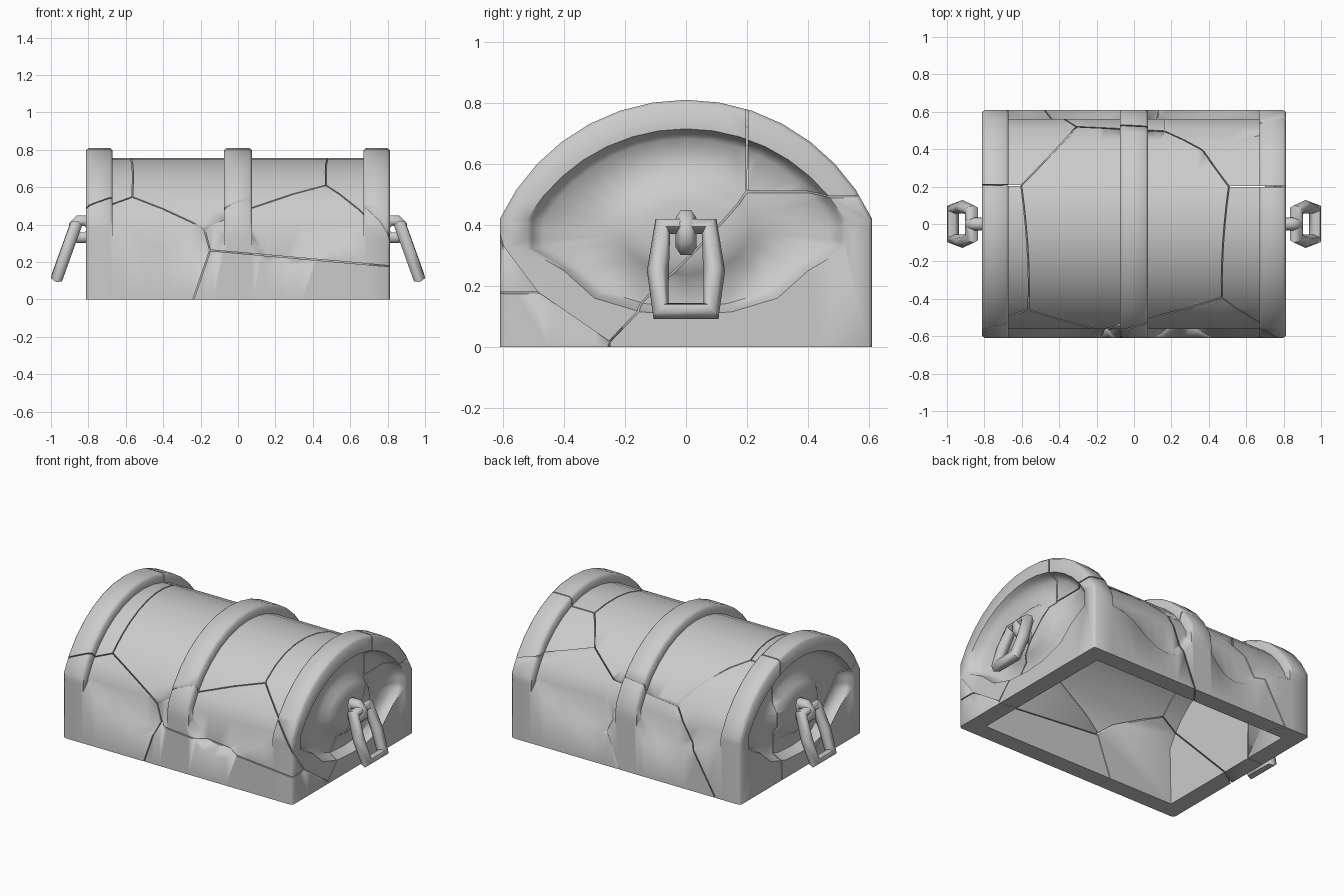
import bpy, bmesh
from math import sin, cos, pi, atan2, radians
from mathutils import Vector

if "Cube" in bpy.data.objects:
    bpy.data.objects.remove(bpy.data.objects["Cube"])

ARC = 7           # segments per half of the arch
W = 0.61          # half depth of the lid
R = 0.672         # arch radius, centred at z = 0.138


def arch(r, zc, start):
    return [(r * cos(a), zc + r * sin(a))
            for a in (start + (pi / 2 - start) * i / ARC for i in range(ARC + 1))]


def floor_pts(w):
    return [(0, 0), (.15, 0), (.3, 0), (.45, 0), (w, 0)]


def rib(r, w, zw):
    return floor_pts(w) + [(w, zw), (w, min(zw + .05, .385))] + arch(r, .138, radians(24.8))


def panel(zw):
    return floor_pts(W) + [(W, zw), (.56, zw + .05)] + arch(R - .055, .138, radians(24.8))


def recess(inset):
    s = 1 - inset
    pts = [(0, .105), (.15, .115), (.3, .16), (.4, .25), (.52, .32), (.52, .35), (.52, .39)]
    pts += arch(.606, .109, radians(30.9))
    return [(y * s, .385 + (z - .385) * s) for y, z in pts]


def boss(s):
    angles = [atan2(z - .385, y) for y, z in recess(0)]
    return [(.21 * s * cos(a), .385 + .15 * s * sin(a)) for a in angles]


def ring(bm, x, half):
    left = [(-y, z) for y, z in half[-2:0:-1]]
    return [bm.verts.new((x, y, z)) for y, z in half + left]


def smooth(obj, angle=60):
    bpy.ops.object.select_all(action='DESELECT')
    obj.select_set(True)
    bpy.context.view_layer.objects.active = obj
    bpy.ops.object.shade_smooth_by_angle(angle=radians(angle))


# Outer shell: cross-sections from the middle rib out to the end boss
wave = [(.075, .285), (.13, .225), (.18, .18), (.25, .16), (.34, .175),
        (.42, .215), (.5, .28), (.58, .315), (.67, .33)]
sections = [(.06, rib(R, W, .285)), (.075, rib(R - .012, W, .285))]
sections += [(x, panel(z)) for x, z in wave]
sections += [(.67, rib(R - .012, W, .33)), (.685, rib(R, W, .33)),
             (.797, rib(R, W, .33)), (.812, rib(R - .012, W - .012, .33)),
             (.812, recess(0)), (.785, recess(.03)), (.75, recess(.1)),
             (.752, boss(1.2)), (.785, boss(1)), (.80, boss(.6))]
sections = [(-x, h) for x, h in reversed(sections)] + sections

body = bmesh.new()
rings = [ring(body, x, h) for x, h in sections]
n = len(rings[0])
for a, b in zip(rings, rings[1:]):
    for i in range(n):
        j = (i + 1) % n
        body.faces.new((a[i], a[j], b[j], b[i]))
body.faces.new(rings[0])
body.faces.new(rings[-1])
bmesh.ops.remove_doubles(body, verts=body.verts, dist=1e-5)
under = [f for f in body.faces if all(v.co.z < 1e-6 for v in f.verts)]
bmesh.ops.delete(body, geom=under, context='FACES')

# Hollow underside, joined to the shell by a flat rim
hollow = [(.50, 0)] + arch(.56, .138, radians(24.8))
hollow += [(-y, z) for y, z in hollow[-2::-1]]
ends = [[body.verts.new((x, y, z)) for y, z in hollow] for x in (-.70, .70)]
for i in range(len(hollow) - 1):
    body.faces.new((ends[0][i], ends[0][i + 1], ends[1][i + 1], ends[1][i]))
for e in ends:
    body.faces.new(e)
edge_loops = [e for e in body.edges if e.is_boundary]
bmesh.ops.triangle_fill(body, edges=edge_loops, normal=(0, 0, -1), use_beauty=True)
bmesh.ops.recalc_face_normals(body, faces=body.faces)

# Cracks: split the lid into cells around these points, with a thin gap
seeds = [Vector(p) for p in (
    (-.11, -.2, .78), (-.55, -.95, .25), (.2, -.95, .46), (.16, -.95, .006),
    (-.98, -.28, .90), (-.98, .7, .88), (1.0, -.3, .95), (1.0, .7, .95),
    (0, 1.25, .3), (.75, .7, .0))]
GAP = .006
for i, p in enumerate(seeds):
    cell = body.copy()
    for j, q in enumerate(seeds):
        if i == j or not cell.faces:
            continue
        d = (q - p).normalized()
        cut = bmesh.ops.bisect_plane(
            cell, geom=cell.verts[:] + cell.edges[:] + cell.faces[:], dist=1e-5,
            plane_co=(p + q) / 2 - d * GAP / 2, plane_no=d, clear_outer=True)
        rim = [e for e in cut['geom_cut'] if isinstance(e, bmesh.types.BMEdge) and e.is_boundary]
        if rim:
            bmesh.ops.triangle_fill(cell, edges=rim, normal=d, use_beauty=True)
    if cell.faces:
        bmesh.ops.recalc_face_normals(cell, faces=cell.faces)
        mesh = bpy.data.meshes.new("lid_piece")
        cell.to_mesh(mesh)
        obj = bpy.data.objects.new("lid_piece_%d" % (i + 1), mesh)
        bpy.context.collection.objects.link(obj)
        smooth(obj)
    cell.free()
body.free()


def link(name, path, thick):
    curve = bpy.data.curves.new(name, 'CURVE')
    curve.dimensions = '3D'
    curve.bevel_depth = thick
    curve.bevel_resolution = 1
    sp = curve.splines.new('POLY')
    sp.points.add(len(path) - 1)
    for pt, co in zip(sp.points, path):
        pt.co = (*co, 1)
    sp.use_cyclic_u = True
    obj = bpy.data.objects.new(name, curve)
    bpy.context.collection.objects.link(obj)
    bpy.ops.object.select_all(action='DESELECT')
    obj.select_set(True)
    bpy.context.view_layer.objects.active = obj
    bpy.ops.object.convert(target='MESH')
    smooth(bpy.context.view_layer.objects.active, 65)


# End handles: a fixed staple and a slanted hanging link on each side
half = [(.076, .395), (.092, .25), (.082, .118)]
loop = half + [(-y, z) for y, z in reversed(half)]
for side, s in (("right", 1), ("left", -1)):
    link("handle_staple_" + side,
         [(s * (.83 + .05 * cos(a)), 0, .375 + .05 * sin(a))
          for a in (pi / 8 + k * pi / 4 for k in range(8))], .035)
    link("handle_link_" + side,
         [(s * (.866 + (.40 - z) * .36), y, z) for y, z in loop], .036)
